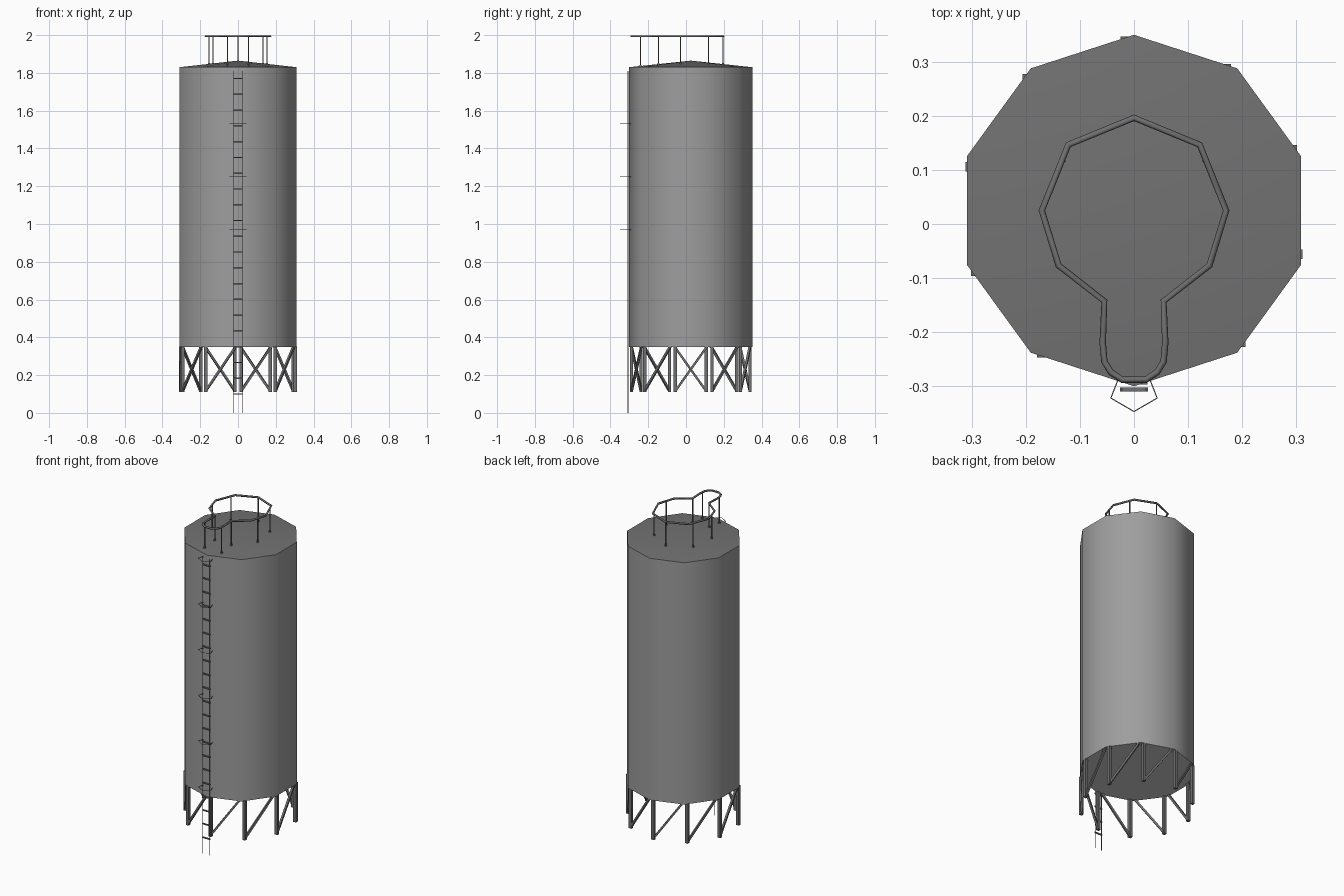
import bpy, bmesh
from math import sin, cos, pi, radians, hypot
from mathutils import Vector, Matrix

if "Cube" in bpy.data.objects:
    bpy.data.objects.remove(bpy.data.objects["Cube"])

CY, R, SIDES = 0.025, 0.326, 10
Z0, Z1, APEX = 0.35, 1.83, 1.865


def grey(name, v):
    m = bpy.data.materials.new(name)
    m.diffuse_color = (v, v, v, 1)
    m.use_nodes = True
    m.node_tree.nodes["Principled BSDF"].inputs["Base Color"].default_value = m.diffuse_color
    return m


WALL, ROOF, FLOOR = grey("wall_grey", 0.34), grey("roof_grey", 0.17), grey("floor_grey", 1.0)
STEEL = grey("dark_steel", 0.16)


def ring(r, z, turn=0.0):
    """Ten points around the tank axis, optionally turned by some degrees."""
    a = [pi / 2 + radians(turn) + 2 * pi * i / SIDES for i in range(SIDES)]
    return [Vector((r * cos(t), CY + r * sin(t), z)) for t in a]


def finish(name, bm, mats, smooth=False):
    bmesh.ops.recalc_face_normals(bm, faces=bm.faces)
    me = bpy.data.meshes.new(name)
    bm.to_mesh(me)
    bm.free()
    for m in mats:
        me.materials.append(m)
    ob = bpy.data.objects.new(name, me)
    bpy.context.collection.objects.link(ob)
    if smooth:
        bpy.ops.object.select_all(action='DESELECT')
        ob.select_set(True)
        bpy.context.view_layer.objects.active = ob
        bpy.ops.object.shade_smooth_by_angle(angle=radians(40))
    return ob


def beam(bm, p, q, w):
    """Square bar of width w running from p to q."""
    p, q = Vector(p), Vector(q)
    d = q - p
    m = (Matrix.Translation((p + q) / 2) @ d.to_track_quat('Z', 'Y').to_matrix().to_4x4()
         @ Matrix.Diagonal((w, w, d.length, 1)))
    bmesh.ops.create_cube(bm, size=1, matrix=m)


def roof_z(x, y):
    return APEX - (APEX - Z1) * hypot(x, y - CY) / R


# tank: ten-sided wall, flat floor and shallow conical roof
bm = bmesh.new()
low = [bm.verts.new(v) for v in ring(R, Z0)]
top = [bm.verts.new(v) for v in ring(R, Z1)]
apex = bm.verts.new((0, CY, APEX))
bm.faces.new(low).material_index = 2
for i in range(SIDES):
    j = (i + 1) % SIDES
    bm.faces.new((low[i], low[j], top[j], top[i]))
    bm.faces.new((top[i], top[j], apex)).material_index = 1
finish("tank", bm, (WALL, ROOF, FLOOR), True)

# legs just beside every corner, one diagonal brace per bay
legs, braces = bmesh.new(), bmesh.new()
foot, head = ring(0.314, 0.11, 3), ring(0.314, Z0 + 0.002, 3)
brace_head = ring(0.314, Z0 + 0.002, -2)
for i in range(SIDES):
    beam(legs, foot[i], head[i], 0.018)
    beam(braces, foot[i] + Vector((0, 0, 0.006)), brace_head[(i + 1) % SIDES], 0.012)
finish("legs", legs, (STEEL,))
finish("leg_braces", braces, (STEEL,))

# ladder
bm = bmesh.new()
for x in (-0.023, 0.023):
    beam(bm, (x, -0.307, 0), (x, -0.307, 1.81), 0.003)
for i in range(21):
    z = 0.10 + i * 0.0835
    beam(bm, (-0.026, -0.307, z), (0.026, -0.307, z), 0.007)
finish("ladder", bm, (STEEL,))

# ladder safety hoops
bm = bmesh.new()
hoop = [(-0.03, -0.29), (-0.043, -0.323), (0, -0.348), (0.043, -0.323), (0.03, -0.29)]
for i in range(6):
    z = 0.41 + 0.28 * i
    for a, b in zip(hoop, hoop[1:]):
        beam(bm, (*a, z), (*b, z), 0.002)
finish("ladder_hoops", bm, (STEEL,))

# roof handrail: half path mirrored into a closed loop
half = [(0.122, 0.147), (0.171, 0.025), (0.14, -0.077), (0.055, -0.143), (0.058, -0.22),
        (0.055, -0.255), (0.043, -0.275), (0.022, -0.289)]
path = [(0, 0.197)] + half + [(-x, y) for x, y in reversed(half)]
cu = bpy.data.curves.new("handrail", 'CURVE')
cu.dimensions = '3D'
cu.bevel_depth = 0.006
cu.bevel_resolution = 1
cu.materials.append(STEEL)
sp = cu.splines.new('POLY')
sp.points.add(len(path) - 1)
for pt, (x, y) in zip(sp.points, path):
    pt.co = (x, y, 1.994, 1)
sp.use_cyclic_u = True
bpy.context.collection.objects.link(bpy.data.objects.new("handrail", cu))

# handrail posts with small foot plates
bm = bmesh.new()
posts = [(0, 0.195)] + [(s * x, y) for s in (-1, 1) for x, y in
                        ((0.132, 0.12), (0.154, -0.03), (0.055, -0.145), (0.057, -0.24))]
for x, y in posts:
    z = roof_z(x, y)
    beam(bm, (x, y, z - 0.002), (x, y, 1.994), 0.005)
    beam(bm, (x, y, z - 0.002), (x, y, z + 0.006), 0.01)
finish("handrail_posts", bm, (STEEL,))
